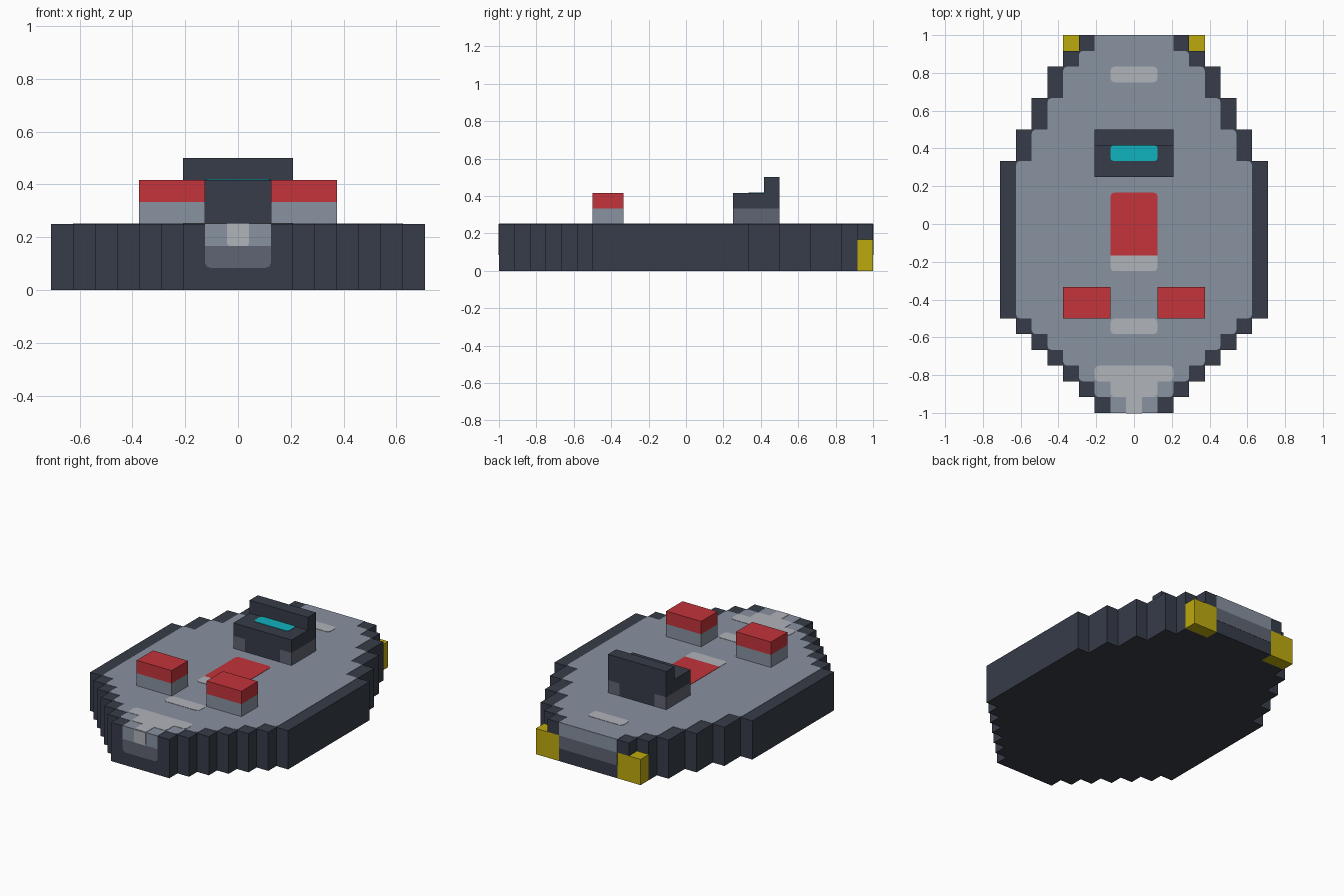
import bpy
import bmesh
from mathutils import Vector

cube = bpy.data.objects.get("Cube")
if cube:
    bpy.data.objects.remove(cube, do_unlink=True)

U = 1 / 12  # one block


def material(name, rgb):
    """Flat material from 0-255 sRGB values."""
    lin = [c / 255 / 12.92 if c < 11 else ((c / 255 + 0.055) / 1.055) ** 2.4 for c in rgb]
    m = bpy.data.materials.new(name)
    m.use_nodes = True
    m.diffuse_color = (*lin, 1)
    m.node_tree.nodes["Principled BSDF"].inputs["Base Color"].default_value = (*lin, 1)
    return m


DARK = material("dark_slate", (55, 60, 72))
MID = material("mid_grey", (96, 101, 115))
SLATE = material("slate_grey", (137, 146, 161))
LIGHT = material("light_grey", (176, 179, 185))
RED = material("red", (195, 52, 59))
YELLOW = material("yellow", (190, 170, 14))
CYAN = material("cyan", (16, 178, 190))


def finish(name, bm, mat):
    bmesh.ops.recalc_face_normals(bm, faces=bm.faces[:])
    me = bpy.data.meshes.new(name)
    bm.to_mesh(me)
    bm.free()
    me.materials.append(mat)
    ob = bpy.data.objects.new(name, me)
    bpy.context.collection.objects.link(ob)
    return ob


def prism(name, pts, to_3d, direction, depth, mat):
    """Extrude a 2D outline (in blocks) placed by to_3d along direction."""
    bm = bmesh.new()
    face = bm.faces.new([bm.verts.new(Vector(to_3d(a, b)) * U) for a, b in pts])
    out = bmesh.ops.extrude_face_region(bm, geom=[face], use_keep_orig=True)
    moved = [v for v in out["geom"] if isinstance(v, bmesh.types.BMVert)]
    bmesh.ops.translate(bm, verts=moved, vec=Vector(direction) * depth)
    return finish(name, bm, mat)


def box(name, x, y, z, mat):
    pts = rect(x[0], y[0], x[1], y[1])
    return prism(name, pts, lambda a, b: (a, b, z[0]), (0, 0, 1), (z[1] - z[0]) * U, mat)


def pair(name, x, y, z, mat):
    """Mirrored boxes on the left (+x) and right (-x)."""
    box("left_" + name, x, y, z, mat)
    box("right_" + name, (-x[1], -x[0]), y, z, mat)


def rect(x0, y0, x1, y1):
    return [(x0, y0), (x1, y0), (x1, y1), (x0, y1)]


def stepped(rows):
    """Symmetric stepped outline from (y0, y1, half width) rows."""
    right = []
    for y0, y1, w in rows:
        right += [(w, y0), (w, y1)]
    return right + [(-x, y) for x, y in reversed(right)]


def soften(pts, sharp=lambda a, b: False, r=0.25):
    """Cut the convex corners of a counter-clockwise outline."""
    out = []
    for i, p in enumerate(pts):
        p, a, b = Vector(p), Vector(pts[i - 1]), Vector(pts[(i + 1) % len(pts)])
        d, e = (p - a).normalized(), (b - p).normalized()
        if d.x * e.y - d.y * e.x > 0.1 and not sharp(*p):
            out += [p - d * r, p - (d + e * -1) * r * 0.3, p + e * r]
        else:
            out.append(p)
    return [tuple(p) for p in out]


def top_plate(name, pts, z, mat, depth):
    return prism(name, pts, lambda a, b: (a, b, z), (0, 0, 1), depth, mat)


def end_plate(name, pts, side, mat, depth=0.0015):
    return prism(name, pts, lambda a, b: (a, 12 * side, b), (0, side, 0), depth, mat)


# Hull: stepped outline, three blocks tall
ROWS = [(-12, -11, 2.5), (-11, -10, 3.5), (-10, -9, 4.5), (-9, -8, 5.5), (-8, -7, 6.5),
        (-7, -6, 7.5), (-6, 4, 8.5), (4, 6, 7.5), (6, 8, 6.5), (8, 10, 5.5),
        (10, 11, 4.5), (11, 12, 2.5)]
top_plate("hull", stepped(ROWS), 0, DARK, 3 * U)

# Deck: one block inside the hull rim, running out to both ends
deck = [(y0, y1, w - (y1 < 12)) for y0, y1, w in ROWS]
top_plate("deck", soften(stepped(deck), lambda a, b: abs(b) > 11.9), 3, SLATE, 0.002)

# Rear corners
pair("rear_thruster", (2.5, 4.5), (11, 12), (0, 2), YELLOW)
pair("rear_corner", (2.5, 3.5), (11, 12), (2, 3), DARK)

# Deck markings
nose = stepped([(-12, -11, 0.5), (-11, -10, 1.5), (-10, -9, 2.5)])
top_plate("nose_marking", soften(nose, lambda a, b: b < -11.9), 3, LIGHT, 0.004)
top_plate("front_stripe", soften(rect(-1.5, -7, 1.5, -6)), 3, LIGHT, 0.004)
top_plate("middle_stripe", soften(rect(-1.5, -3, 1.5, -2), lambda a, b: b > -2.1), 3, LIGHT, 0.004)
top_plate("red_panel", soften(rect(-1.5, -2, 1.5, 2), lambda a, b: b < 0), 3, RED, 0.004)
top_plate("rear_stripe", soften(rect(-1.5, 9, 1.5, 10)), 3, LIGHT, 0.004)

# Front and rear end panels
end_plate("front_lower_panel", soften(rect(-1.5, 1, 1.5, 2), lambda a, b: b > 1.5), -1, MID)
end_plate("front_upper_panel", rect(-1.5, 2, 1.5, 3), -1, SLATE)
end_plate("front_centre_mark", soften(rect(-0.5, 2, 0.5, 3), lambda a, b: b > 2.5, 0.12), -1, LIGHT, 0.003)
end_plate("rear_lower_panel", rect(-2.5, 1, 2.5, 2), 1, MID)
end_plate("rear_upper_panel", rect(-2.5, 2, 2.5, 3), 1, SLATE)

# Twin turrets
pair("turret_base", (1.5, 4.5), (-6, -4), (3, 4), SLATE)
pair("turret_cap", (1.5, 4.5), (-6, -4), (4, 5), RED)

# Bridge tower with raised back and window
box("bridge_core", (-1.5, 1.5), (3, 6), (3, 4), DARK)
pair("bridge_foot", (1.5, 2.5), (3, 6), (3, 4), MID)
box("bridge_deck", (-2.5, 2.5), (3, 6), (4, 5), DARK)
box("bridge_back", (-2.5, 2.5), (5, 6), (5, 6), DARK)
top_plate("bridge_window", soften(rect(-1.5, 4, 1.5, 5), r=0.2), 5, CYAN, 0.003)
